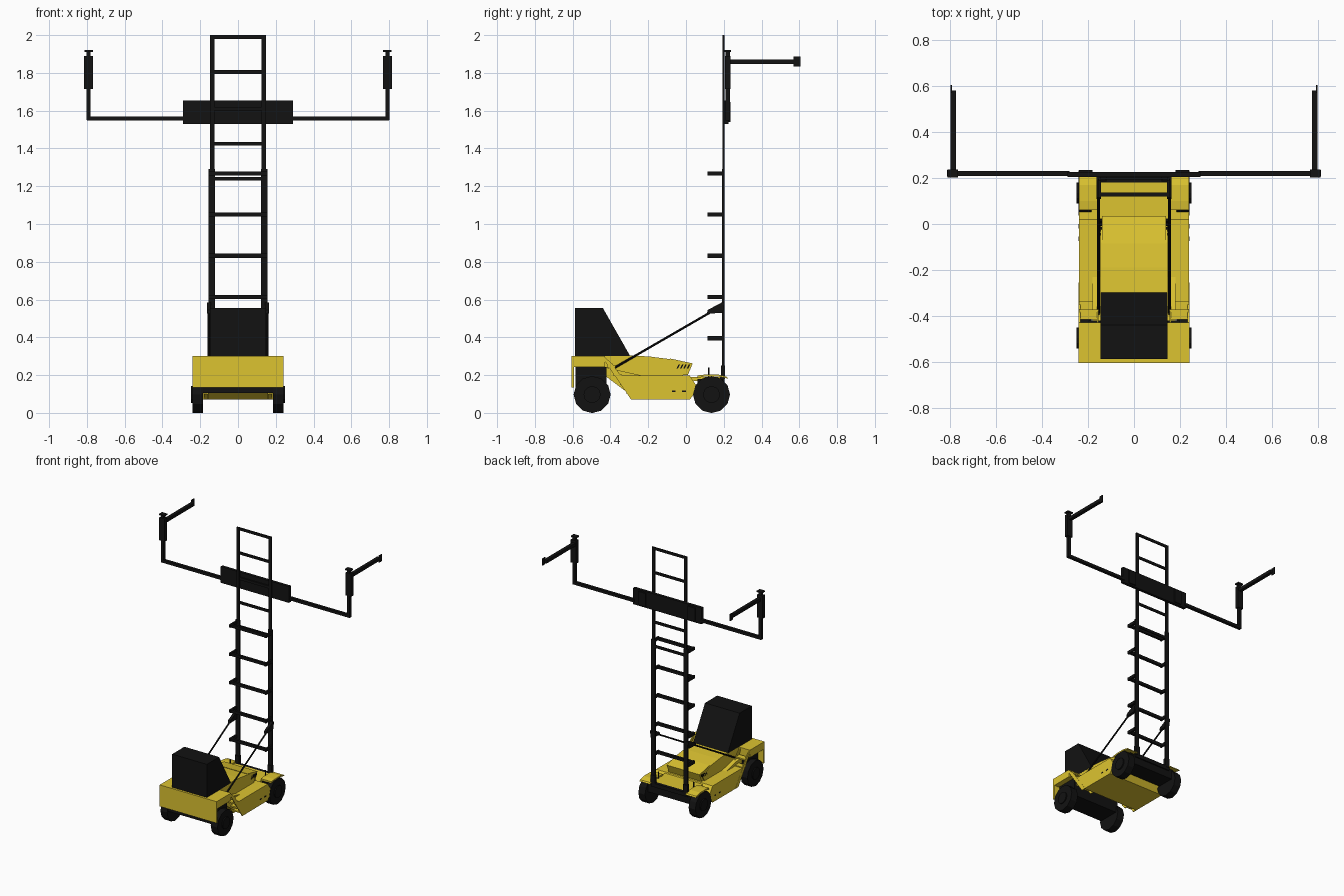
import bpy, bmesh, math
from mathutils import Vector

if "Cube" in bpy.data.objects:
    bpy.data.objects.remove(bpy.data.objects["Cube"])


def material(name, rgb):
    m = bpy.data.materials.new(name)
    m.diffuse_color = (*rgb, 1)
    m.use_nodes = True
    m.node_tree.nodes["Principled BSDF"].inputs["Base Color"].default_value = m.diffuse_color
    return m


YELLOW = material("yellow_paint", (0.72, 0.55, 0.03))
BLACK = material("black_paint", (0.006, 0.006, 0.006))


def finish(name, bm, mat):
    bmesh.ops.recalc_face_normals(bm, faces=bm.faces[:])
    me = bpy.data.meshes.new(name)
    bm.to_mesh(me)
    bm.free()
    me.materials.append(mat)
    ob = bpy.data.objects.new(name, me)
    bpy.context.collection.objects.link(ob)
    return ob


def prism(name, profile, x0, x1, mat):
    """Side profile of (y, z) points, extruded from x0 to x1."""
    bm = bmesh.new()
    face = bm.faces.new([bm.verts.new((x0, y, z)) for y, z in profile])
    ext = bmesh.ops.extrude_face_region(bm, geom=[face])
    moved = [v for v in ext["geom"] if isinstance(v, bmesh.types.BMVert)]
    bmesh.ops.translate(bm, verts=moved, vec=(x1 - x0, 0, 0))
    return finish(name, bm, mat)


def box(name, x, y, z, mat):
    return prism(name, [(y[0], z[0]), (y[1], z[0]), (y[1], z[1]), (y[0], z[1])], x[0], x[1], mat)


def rod(name, a, b, r, sides, mat, r2=None):
    """Cylinder or cone between two points."""
    a, b = Vector(a), Vector(b)
    bm = bmesh.new()
    bmesh.ops.create_cone(bm, cap_ends=True, segments=sides, radius1=r,
                          radius2=r if r2 is None else r2, depth=(b - a).length)
    ob = finish(name, bm, mat)
    ob.rotation_mode = "QUATERNION"
    ob.rotation_quaternion = (b - a).to_track_quat("Z", "Y")
    ob.location = (a + b) / 2
    return ob


def span(s, a, b):
    return sorted((s * a, s * b))


# chassis, hood and cab
prism("lower_body", [(-0.26, 0.07), (0.02, 0.07), (0.065, 0.13), (0.02, 0.197), (-0.345, 0.197)],
      -0.24, 0.24, YELLOW)
prism("hood", [(-0.44, 0.19), (-0.02, 0.19), (0.005, 0.235), (-0.08, 0.284), (-0.19, 0.298),
               (-0.30, 0.305), (-0.44, 0.30)], -0.146, 0.146, YELLOW)
prism("hood_front_cover", [(-0.06, 0.20), (0.01, 0.20), (0.035, 0.262), (-0.085, 0.288)],
      -0.14, 0.14, YELLOW)
prism("underbody_slope", [(-0.26, 0.07), (-0.20, 0.19), (-0.42, 0.24), (-0.42, 0.19)],
      -0.18, 0.18, YELLOW)
box("front_deck", (-0.16, 0.16), (0.0, 0.18), (0.17, 0.19), YELLOW)
box("rear_plate", (-0.242, 0.242), (-0.605, -0.592), (0.135, 0.30), YELLOW)
box("rear_deck", (-0.242, 0.242), (-0.595, -0.43), (0.243, 0.30), YELLOW)
prism("cab", [(-0.588, 0.30), (-0.295, 0.30), (-0.44, 0.555), (-0.588, 0.555)],
      -0.147, 0.147, BLACK)
box("rear_axle_housing", (-0.20, 0.20), (-0.585, -0.42), (0.105, 0.243), BLACK)
box("front_axle_housing", (-0.20, 0.20), (0.06, 0.195), (0.105, 0.18), BLACK)

for s, side in ((-1, "left"), (1, "right")):
    # wheels, hubs and fenders
    for y, end in ((-0.497, "rear"), (0.135, "front")):
        rod(f"{side}_{end}_wheel", (s * 0.185, y, 0.097), (s * 0.242, y, 0.097), 0.098, 12, BLACK)
        rod(f"{side}_{end}_hub", (s * 0.24, y, 0.097), (s * 0.25, y, 0.097), 0.045, 12, BLACK)
    prism(f"{side}_front_fender",
          [(0.062, 0.185), (0.10, 0.193), (0.17, 0.193), (0.222, 0.182), (0.215, 0.192),
           (0.17, 0.203), (0.10, 0.203), (0.062, 0.198)], s * 0.15, s * 0.24, YELLOW)

    # access steps
    for x in (0.155, 0.234):
        prism(f"{side}_step_stringer",
              [(-0.29, 0.07), (-0.255, 0.07), (-0.39, 0.26), (-0.43, 0.295), (-0.445, 0.295)],
              s * x, s * (x + 0.007), YELLOW)
    for i in range(4):
        y, z = -0.29 - i * 0.034, 0.11 + i * 0.047
        box(f"{side}_step_{i + 1}", span(s, 0.155, 0.24), (y - 0.025, y + 0.02), (z - 0.01, z), YELLOW)

    # side vents
    for i in range(4):
        y = -0.05 + i * 0.018
        prism(f"{side}_vent_{i + 1}", [(y, 0.235), (y + 0.008, 0.235), (y + 0.018, 0.255), (y + 0.010, 0.255)],
              s * 0.138, s * 0.148, BLACK)
    for y in (-0.075, -0.02):
        box(f"{side}_body_slot", span(s, 0.235, 0.242), (y, y + 0.02), (0.11, 0.118), BLACK)

    # mast rails
    box(f"{side}_outer_rail", span(s, 0.122, 0.155), (0.19, 0.203), (0.20, 1.29), BLACK)
    box(f"{side}_inner_rail", span(s, 0.125, 0.148), (0.193, 0.203), (0.25, 2.0), BLACK)
    box(f"{side}_mast_foot", span(s, 0.12, 0.157), (0.185, 0.207), (0.18, 0.25), BLACK)
    rod(f"{side}_deck_pin", (s * 0.15, 0.12, 0.185), (s * 0.15, 0.12, 0.24), 0.004, 8, BLACK)

    # tilt struts
    rod(f"{side}_tilt_strut", (s * 0.155, -0.42, 0.215), (s * 0.155, 0.13, 0.533), 0.006, 8, BLACK)
    prism(f"{side}_tilt_bracket", [(0.11, 0.525), (0.195, 0.53), (0.205, 0.585), (0.19, 0.585), (0.115, 0.545)],
          s * 0.143, s * 0.163, BLACK)

    # side arms with clamp
    box(f"{side}_side_arm", span(s, 0.28, 0.80), (0.21, 0.232), (1.548, 1.57), BLACK)
    box(f"{side}_upright", span(s, 0.78, 0.802), (0.21, 0.232), (1.55, 1.73), BLACK)
    box(f"{side}_sleeve", span(s, 0.768, 0.814), (0.207, 0.236), (1.715, 1.89), BLACK)
    box(f"{side}_sleeve_neck", span(s, 0.78, 0.802), (0.21, 0.232), (1.89, 1.912), BLACK)
    box(f"{side}_sleeve_cap", span(s, 0.767, 0.812), (0.202, 0.238), (1.91, 1.92), BLACK)
    box(f"{side}_forward_arm", span(s, 0.775, 0.80), (0.22, 0.582), (1.848, 1.872), BLACK)
    box(f"{side}_arm_end", span(s, 0.794, 0.80), (0.57, 0.606), (1.835, 1.888), BLACK)

# mast cross members: deep brackets on the outer rails, thin rungs between the inner rails
for i, z in enumerate((0.395, 0.614, 0.832, 1.05, 1.268)):
    box(f"mast_bracket_bar_{i + 1}", (-0.155, 0.155), (0.12, 0.138), (z - 0.011, z + 0.011), BLACK)
    for s in (-1, 1):
        box(f"mast_bracket_side_{i + 1}", span(s, 0.143, 0.157), (0.115, 0.195), (z - 0.011, z + 0.011), BLACK)
for i, z in enumerate((1.24, 1.425, 1.61, 1.805, 1.99)):
    box(f"mast_rung_{i + 1}", (-0.13, 0.13), (0.194, 0.203), (z - 0.01, z + 0.01), BLACK)
box("mast_base_beam", (-0.155, 0.155), (0.18, 0.205), (0.16, 0.19), BLACK)

# carriage
box("carriage", (-0.29, 0.29), (0.204, 0.226), (1.53, 1.655), BLACK)
for s in (-1, 1):
    box("carriage_guide", span(s, 0.18, 0.24), (0.22, 0.236), (1.54, 1.645), BLACK)
